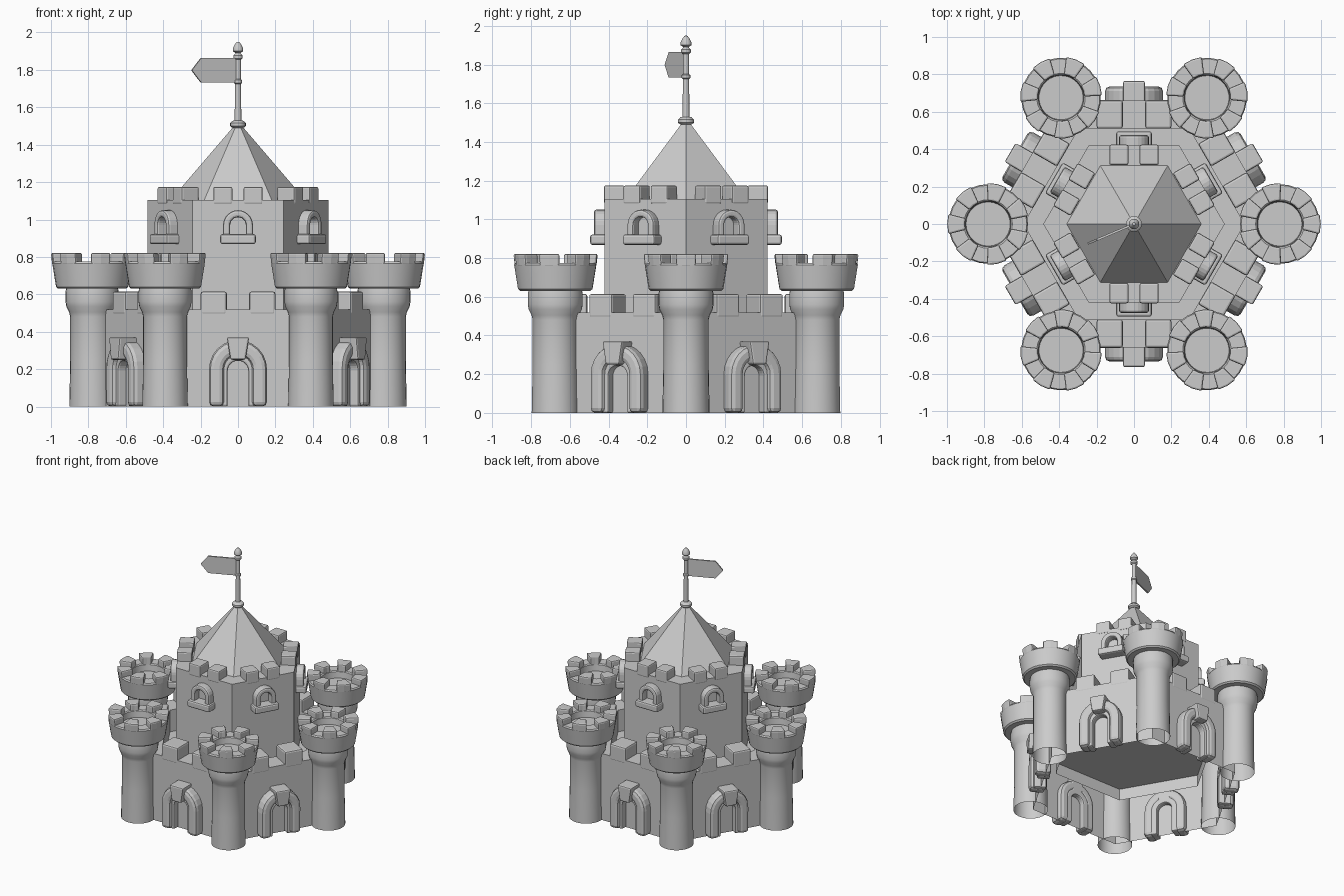
import bpy, bmesh
from math import pi, sin, cos, radians
from mathutils import Matrix

if "Cube" in bpy.data.objects:
    bpy.data.objects.remove(bpy.data.objects["Cube"])

C30 = cos(pi / 6)


def finish(name, bm, bevel=0, smooth=False):
    bmesh.ops.recalc_face_normals(bm, faces=bm.faces)
    me = bpy.data.meshes.new(name)
    bm.to_mesh(me)
    bm.free()
    ob = bpy.data.objects.new(name, me)
    bpy.context.collection.objects.link(ob)
    if bevel:
        m = ob.modifiers.new("bevel", 'BEVEL')
        m.width, m.segments, m.limit_method = bevel, 2, 'ANGLE'
        m.angle_limit = radians(35)
    if smooth:
        bpy.ops.object.select_all(action='DESELECT')
        bpy.context.view_layer.objects.active = ob
        ob.select_set(True)
        bpy.ops.object.shade_smooth_by_angle(angle=radians(32))
    return ob


def lathe(name, profile, n, smooth=False, bevel=0):
    """Revolve (radius, z) points around z; radius 0 closes to a point."""
    bm = bmesh.new()
    rings = []
    for r, z in profile:
        if r == 0:
            rings.append([bm.verts.new((0, 0, z))] * n)
        else:
            rings.append([bm.verts.new((r * cos(2 * pi * i / n), r * sin(2 * pi * i / n), z))
                          for i in range(n)])
    for a, b in zip(rings, rings[1:]):
        for i in range(n):
            j = (i + 1) % n
            bm.faces.new(list(dict.fromkeys([a[i], a[j], b[j], b[i]])))
    return finish(name, bm, bevel, smooth)


def strip(name, pairs, y0, y1, bevel):
    """Solid between two (x, z) outlines given as pairs, from y0 to y1."""
    bm = bmesh.new()
    cols = [[bm.verts.new((x, y, z)) for y in (y0, y1) for x, z in p] for p in pairs]
    for a, b in zip(cols, cols[1:]):
        for i, j in ((0, 1), (1, 3), (3, 2), (2, 0)):
            bm.faces.new([a[i], a[j], b[j], b[i]])
    for c in (cols[0], cols[-1]):
        bm.faces.new([c[0], c[1], c[3], c[2]])
    return finish(name, bm, bevel)


def block(name, x0, x1, y0, y1, z0, z1, bevel):
    return strip(name, [((x0, z0), (x0, z1)), ((x1, z0), (x1, z1))], y0, y1, bevel)


def arch(name, ro, ri, z0, spring, y0, y1, bevel):
    pairs = [((ro, z0), (ri, z0))]
    for i in range(13):
        a = pi * i / 12
        pairs.append(((ro * cos(a), spring + ro * sin(a)), (ri * cos(a), spring + ri * sin(a))))
    pairs.append(((-ro, z0), (-ri, z0)))
    return strip(name, pairs, y0, y1, bevel)


def around(ob, n, offset=Matrix()):
    """Repeat an object n times around z, sharing its mesh."""
    base = offset @ ob.matrix_basis
    for k in range(n):
        o = ob if k == 0 else ob.copy()
        if k:
            bpy.context.collection.objects.link(o)
        o.matrix_basis = Matrix.Rotation(2 * pi * k / n, 4, 'Z') @ base


# curtain wall (open underneath), courtyard floor
lathe("curtain_wall", [(0.66 / C30, 0), (0.66 / C30, 0.52), (0.51 / C30, 0.52), (0.51 / C30, 0.26)], 6)
lathe("courtyard_floor", [(0.51 / C30, 0.35), (0, 0.35)], 6)

# wall merlons and gateways, one set per side
for s in (-1, 1):
    x0, x1 = sorted((0.06 * s, 0.2 * s))
    around(block("wall_merlon", x0, x1, -0.662, -0.51, 0.49, 0.615, 0.012), 6)
around(arch("gate_arch", 0.155, 0.075, 0, 0.2, -0.735, -0.62, 0.025), 6)
around(arch("gate_inner_arch", 0.1, 0.055, 0, 0.19, -0.71, -0.62, 0.01), 6)
around(strip("gate_keystone", [((-0.04, 0.25), (-0.06, 0.37)), ((0.04, 0.25), (0.06, 0.37))],
             -0.765, -0.62, 0.01), 6)

# corner towers
at_corner = Matrix.Translation((0.78, 0, 0))
around(lathe("tower_shaft", [(0.122, 0), (0.117, 0.25), (0.117, 0.48), (0.123, 0.505), (0.138, 0.535),
                             (0.142, 0.56), (0.142, 0.615), (0.137, 0.64)], 28, True), 6, at_corner)
around(lathe("tower_crown", [(0.12, 0.63), (0.182, 0.63), (0.193, 0.64), (0.213, 0.765), (0.207, 0.775),
                             (0.13, 0.775), (0.122, 0.768), (0.118, 0.72), (0, 0.72)], 28, True), 6, at_corner)

# seven tower merlons as wedges, joined in one mesh
bm = bmesh.new()
N = 7
for k in range(N):
    cols = []
    for t in (-1, 0, 1):
        a = 2 * pi * k / N + t * pi / N * 0.56
        cols.append([bm.verts.new((r * cos(a), r * sin(a), z))
                     for r, z in ((0.124, 0.755), (0.213, 0.755), (0.22, 0.822), (0.124, 0.822))])
    for a, b in zip(cols, cols[1:]):
        for i in range(4):
            bm.faces.new([a[i], a[(i + 1) % 4], b[(i + 1) % 4], b[i]])
    bm.faces.new(cols[0])
    bm.faces.new(cols[2])
around(finish("tower_merlons", bm, 0.01), 6, at_corner)

# central keep with its parapet
lathe("keep", [(0.42 / C30, 0.35), (0.42 / C30, 1.105), (0, 1.105)], 6)
for s in (-1, 1):
    x0, x1 = sorted((0.03 * s, 0.132 * s))
    around(block("keep_merlon", x0, x1, -0.424, -0.315, 1.08, 1.175, 0.01), 6)

# keep windows
around(arch("window_arch", 0.08, 0.042, 0.9, 0.97, -0.475, -0.40, 0.012), 6)
around(block("window_sill", -0.095, 0.095, -0.495, -0.40, 0.868, 0.922, 0.012), 6)

# roof, pole and finial
lathe("roof", [(0.36, 1.105), (0, 1.525)], 6)
lathe("flag_pole", [(0, 1.49), (0.03, 1.49), (0.042, 1.5), (0.042, 1.515), (0.03, 1.527), (0.018, 1.53),
                    (0.016, 1.725), (0.022, 1.73), (0.022, 1.745), (0.016, 1.75),
                    (0.016, 1.855), (0.025, 1.862), (0.025, 1.878), (0.016, 1.885), (0.014, 1.89),
                    (0.028, 1.9), (0.028, 1.915), (0.018, 1.935), (0.008, 1.948), (0, 1.95)], 16, True)

# pennant
flag = strip("flag", [((0.01, 1.732), (0.01, 1.864)), ((0.215, 1.732), (0.215, 1.864)),
                      ((0.268, 1.796), (0.268, 1.8))], -0.006, 0.006, 0)
flag.rotation_euler.z = radians(180 + 23)
